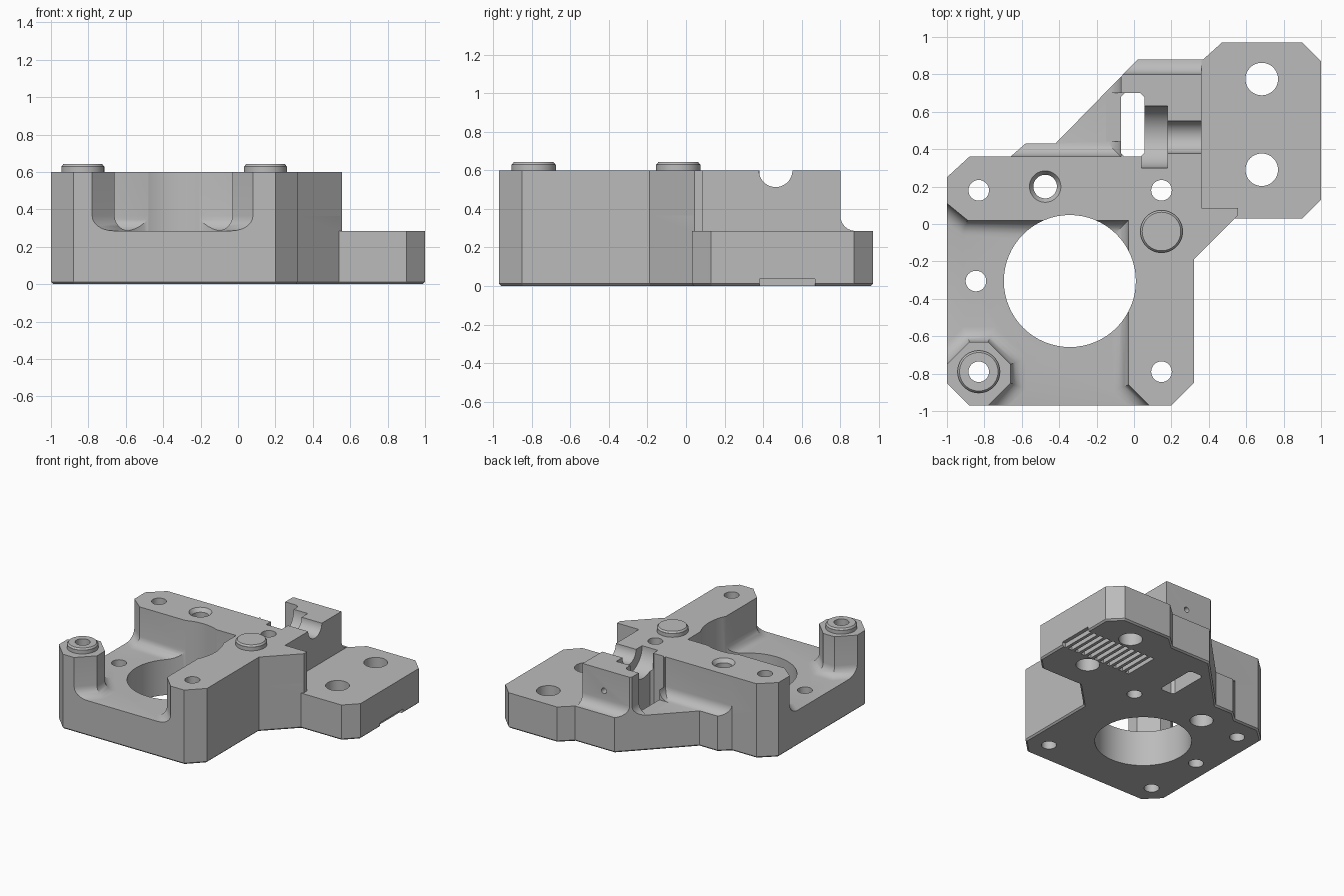
import bpy, bmesh, math
from mathutils import Vector, Matrix

cube = bpy.data.objects.get("Cube")
if cube:
    bpy.data.objects.remove(cube, do_unlink=True)

grey = bpy.data.materials.new("machined grey")
grey.use_nodes = True
grey.diffuse_color = (0.5, 0.5, 0.5, 1)
grey.node_tree.nodes["Principled BSDF"].inputs["Base Color"].default_value = (0.5, 0.5, 0.5, 1)

FLOOR, TOP, FILLET = 0.285, 0.6, 0.08


def make(name, bm):
    bmesh.ops.recalc_face_normals(bm, faces=bm.faces)
    mesh = bpy.data.meshes.new(name)
    bm.to_mesh(mesh)
    bm.free()
    mesh.materials.append(grey)
    obj = bpy.data.objects.new(name, mesh)
    bpy.context.collection.objects.link(obj)
    return obj


def offset(outline, d):
    """Push a counter-clockwise outline outwards by d, with mitred corners."""
    pts = [Vector(p) for p in outline]
    out = []
    for i, p in enumerate(pts):
        a, b = (p - pts[i - 1]).normalized(), (pts[(i + 1) % len(pts)] - p).normalized()
        na, nb = Vector((a.y, -a.x)), Vector((b.y, -b.x))
        out.append(p + (na + nb) * d / (1 + na.dot(nb)))
    return out


def loft(name, outline, levels):
    """Solid through (offset, height) copies of one outline."""
    bm = bmesh.new()
    rings = [[bm.verts.new((p.x, p.y, z)) for p in offset(outline, d)] for d, z in levels]
    n = len(outline)
    for low, high in zip(rings, rings[1:]):
        for i in range(n):
            j = (i + 1) % n
            bm.faces.new((low[i], low[j], high[j], high[i]))
    bm.faces.new(rings[0][::-1])
    bm.faces.new(rings[-1])
    return make(name, bm)


def cylinder(name, centre, r, length, axis="Z", r2=None):
    bm = bmesh.new()
    turn = {"Z": Matrix(), "X": Matrix.Rotation(math.pi / 2, 4, "Y"),
            "Y": Matrix.Rotation(math.pi / 2, 4, "X")}[axis]
    bmesh.ops.create_cone(bm, cap_ends=True, segments=64, radius1=r, radius2=r2 or r,
                          depth=length, matrix=Matrix.Translation(centre) @ turn)
    return make(name, bm)


def rect(x0, x1, y0, y1, c=0.0):
    if not c:
        return [(x0, y0), (x1, y0), (x1, y1), (x0, y1)]
    return [(x0, y0 + c), (x0 + c, y0), (x1 - c, y0), (x1, y0 + c),
            (x1, y1 - c), (x1 - c, y1), (x0 + c, y1), (x0, y1 - c)]


def combine(target, tool, operation):
    mod = target.modifiers.new("boolean", "BOOLEAN")
    mod.operation, mod.solver, mod.object = operation, "EXACT", tool
    with bpy.context.temp_override(object=target, active_object=target):
        bpy.ops.object.modifier_apply(modifier=mod.name)
    bpy.data.objects.remove(tool, do_unlink=True)


# Base plate with mounting wing and rear shelf
front_edge = [(-1, -0.85), (-0.88, -0.97), (0.2, -0.97), (0.32, -0.85), (0.32, -0.19), (0.54, 0.03)]
wing_edge = [(0.9, 0.03), (1, 0.13), (1, 0.87), (0.9, 0.97), (0.47, 0.97), (0.37, 0.88)]
rear_edge = [(0.02, 0.88), (-0.42, 0.43), (-0.58, 0.43), (-0.66, 0.36), (-0.88, 0.36), (-1, 0.25)]
body = loft("bracket_body", front_edge + wing_edge + rear_edge,
            [(-0.012, 0), (0, 0.012), (0, FLOOR)])

# Raised walls and corner post, flaring into the floor with a fillet
walls = [(-1, 0.11), (-0.89, 0.02), (-0.03, 0.02), (-0.03, -0.86), (0.08, -0.97), (0.2, -0.97),
         (0.32, -0.85), (0.32, -0.19), (0.555, 0.045), (0.555, 0.085), (0.36, 0.085), (0.36, 0.8),
         (-0.07, 0.8), (-0.07, 0.36), (-0.88, 0.36), (-1, 0.25)]
post = rect(-1, -0.66, -0.97, -0.63, 0.12)
clip_edge = front_edge + [(0.555, 0.045), (0.555, 0.085), (0.36, 0.085), (0.36, 0.88)] + rear_edge
for name, outline, r in (("walls", walls, FILLET), ("corner_post", post, FILLET)):
    arc = [math.radians(90 * i / 6) for i in range(7)]
    levels = [(r, 0.2)] + [(r - r * math.sin(a), FLOOR + r - r * math.cos(a)) for a in arc]
    part = loft(name, outline, levels + [(0, TOP)])
    combine(part, loft("clip", clip_edge, [(0, 0.1), (0, 0.8)]), "INTERSECT")
    combine(body, part, "UNION")

# Locating pads
for x, y in ((-0.83, -0.79), (0.147, -0.04)):
    pad = cylinder("pad", (x, y, 0.605), 0.115, 0.05)
    combine(pad, cylinder("rim", (x, y, 0.635), 0.115, 0.016, r2=0.103), "UNION")
    combine(body, pad, "UNION")

# Main bore and through holes
cuts = [cylinder("bore", (-0.343, -0.305, 0.3), 0.353, 1)]
for x, y, r in ((-0.83, 0.18, 0.055), (0.147, 0.18, 0.055), (-0.845, -0.305, 0.055),
                (0.147, -0.79, 0.055), (-0.83, -0.79, 0.055), (-0.475, 0.2, 0.063),
                (0.683, 0.775, 0.087), (0.683, 0.29, 0.087)):
    cuts.append(cylinder("hole", (x, y, 0.3), r, 1))
cuts.append(cylinder("counterbore", (-0.475, 0.2, 0.1), 0.085, 0.3))
cuts.append(cylinder("countersink", (-0.475, 0.2, 0.6), 0.063, 0.06, r2=0.105))

# Slot, stepped roller cradle and set-screw hole in the rear block
cuts.append(loft("slot", rect(-0.07, 0.055, 0.36, 0.7, 0.02), [(0, -0.1), (0, 0.8)]))
cuts.append(loft("slot_side", rect(-0.2, 0, 0.44, 0.7), [(0, FLOOR), (0, 0.8)]))
cuts.append(cylinder("wide_cradle", (0.11, 0.465, TOP), 0.165, 0.14, "X"))
cuts.append(cylinder("narrow_cradle", (0.28, 0.465, TOP), 0.087, 0.24, "X"))
cuts.append(cylinder("screw_hole", (0.17, 0.75, 0.43), 0.022, 0.2, "Y"))

# Toothed strip grooves under the wing
for i in range(11):
    x = 0.37 + i * 0.06
    cuts.append(loft("groove", rect(x, x + 0.035, 0.38, 0.67), [(0, -0.1), (0, 0.035)]))

for cut in cuts:
    combine(body, cut, "DIFFERENCE")

bpy.context.view_layer.objects.active = body
body.select_set(True)
bpy.ops.object.shade_smooth_by_angle(angle=math.radians(30))
